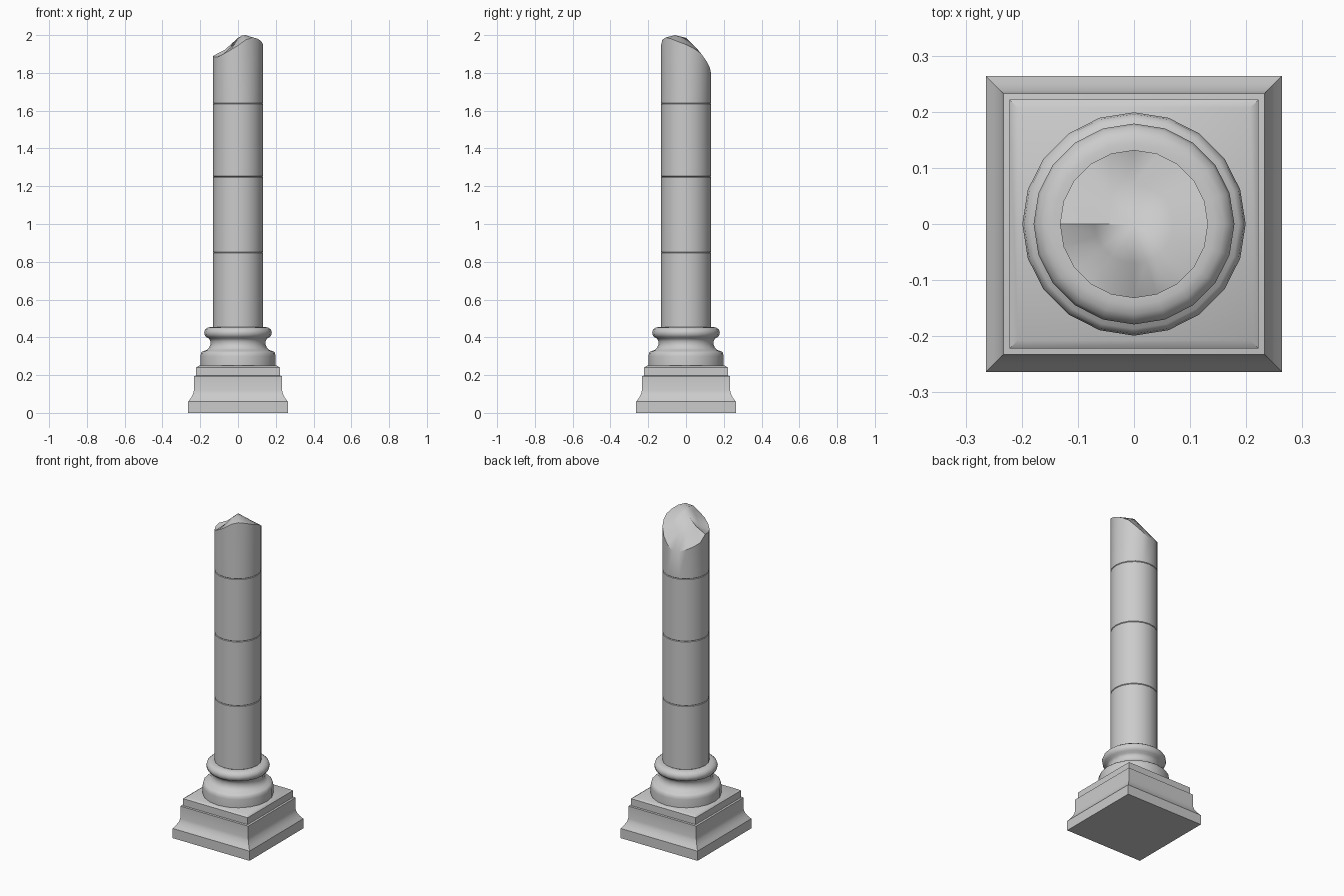
import bpy, bmesh, math

if "Cube" in bpy.data.objects:
    bpy.data.objects.remove(bpy.data.objects["Cube"], do_unlink=True)

SIDES = 20
RADIUS = 0.132

# One stone colour for everything
stone = bpy.data.materials.new("grey stone")
stone.use_nodes = True
COLOUR = (0.6, 0.6, 0.6, 1)
stone.diffuse_color = COLOUR
stone.node_tree.nodes["Principled BSDF"].inputs["Base Color"].default_value = COLOUR


def ring(bm, radius, heights, sides, turn=0.0):
    """A closed loop of vertices; heights holds one z per vertex."""
    step = 2 * math.pi / sides
    return [bm.verts.new((radius * math.cos(i * step + turn),
                          radius * math.sin(i * step + turn), heights[i]))
            for i in range(sides)]


def bridge(bm, low, high):
    n = len(low)
    for i in range(n):
        j = (i + 1) % n
        bm.faces.new((low[i], low[j], high[j], high[i]))


def finish(bm, name, angle=35):
    bmesh.ops.recalc_face_normals(bm, faces=bm.faces)
    mesh = bpy.data.meshes.new(name)
    bm.to_mesh(mesh)
    bm.free()
    mesh.materials.append(stone)
    obj = bpy.data.objects.new(name, mesh)
    bpy.context.collection.objects.link(obj)
    bpy.ops.object.select_all(action='DESELECT')
    obj.select_set(True)
    bpy.context.view_layer.objects.active = obj
    bpy.ops.object.shade_smooth_by_angle(angle=math.radians(angle))
    return obj


def turned(name, profile, sides=SIDES, turn=0.0, scale=1.0):
    """Stack rings along a (radius, height) profile and cap both ends."""
    bm = bmesh.new()
    rings = [ring(bm, r * scale, [z] * sides, sides, turn) for r, z in profile]
    for low, high in zip(rings, rings[1:]):
        bridge(bm, low, high)
    bm.faces.new(rings[0])
    bm.faces.new(rings[-1])
    return finish(bm, name)


# Square plinth: flared foot, upright die and stepped cap
turned("plinth", [(0.264, 0), (0.264, 0.06), (0.25, 0.078), (0.238, 0.1),
                  (0.233, 0.12), (0.233, 0.195), (0.222, 0.197),
                  (0.222, 0.24), (0.207, 0.25)],
       sides=4, turn=math.pi / 4, scale=math.sqrt(2))

# Round moulded base: lower band, hollow and upper roll
turned("column_base", [(0.199, 0.25), (0.199, 0.3), (0.196, 0.317), (0.187, 0.326),
                       (0.168, 0.332), (0.153, 0.345), (0.146, 0.362),
                       (0.146, 0.38), (0.153, 0.393), (0.168, 0.401),
                       (0.177, 0.413), (0.179, 0.427), (0.174, 0.441),
                       (0.161, 0.451), (0.145, 0.455), (0.128, 0.455)])

# Shaft drums with finely chamfered joints
CHAMFER = 0.003
joints = [0.453, 0.85, 1.25, 1.637]
for number, (low, high) in enumerate(zip(joints, joints[1:]), 1):
    turned(f"shaft_drum_{number}", [(RADIUS - CHAMFER, low), (RADIUS, low + CHAMFER),
                                    (RADIUS, high - CHAMFER), (RADIUS - CHAMFER, high)])

# Broken top drum: uneven rim and a ridged fracture surface
rim = [1.95, 1.93, 1.905, 1.865, 1.83, 1.80, 1.805, 1.82, 1.835, 1.85,
       1.89, 1.885, 1.885, 1.90, 1.92, 1.945, 1.975, 1.988, 1.98, 1.965]
ridge = [1.968, 1.955, 1.943, 1.93, 1.912, 1.90, 1.895, 1.897, 1.903, 1.913,
         1.922, 1.908, 1.905, 1.92, 1.95, 1.98, 1.998, 2.0, 1.992, 1.98]
bm = bmesh.new()
bottom = ring(bm, RADIUS - CHAMFER, [joints[-1]] * SIDES, SIDES)
collar = ring(bm, RADIUS, [joints[-1] + CHAMFER] * SIDES, SIDES)
edge = ring(bm, RADIUS, rim, SIDES)
inner = ring(bm, 0.07, ridge, SIDES)
bm.faces.new(bottom)
for low, high in ((bottom, collar), (collar, edge), (edge, inner)):
    bridge(bm, low, high)
centre = bm.verts.new((0, 0, 1.985))
for i in range(SIDES):
    bm.faces.new((inner[i], inner[(i + 1) % SIDES], centre))
finish(bm, "broken_top_drum")
